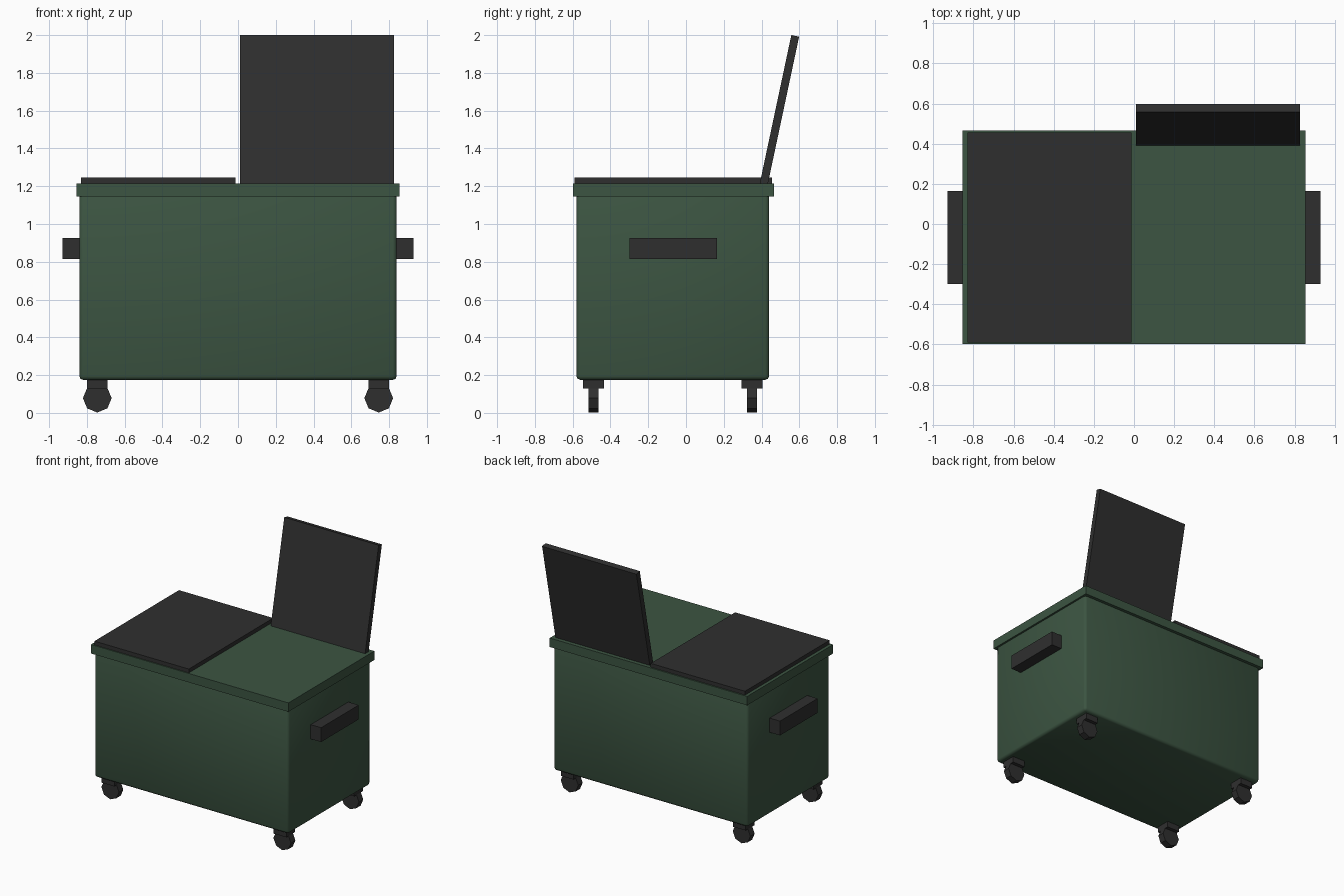
import bpy
import math

cube = bpy.data.objects.get("Cube")
if cube:
    bpy.data.objects.remove(cube, do_unlink=True)


def make_material(name, color):
    mat = bpy.data.materials.new(name)
    mat.use_nodes = True
    mat.diffuse_color = color
    mat.node_tree.nodes["Principled BSDF"].inputs["Base Color"].default_value = color
    return mat


green = make_material("dark green paint", (0.045, 0.09, 0.054, 1))
black = make_material("black plastic", (0.028, 0.028, 0.028, 1))


def box(name, mat, xs, ys, zs, tilt=0):
    """Box between the given limits, tilted about x through its centre."""
    spans = (xs, ys, zs)
    bpy.ops.mesh.primitive_cube_add(size=1, location=[sum(s) / 2 for s in spans])
    obj = bpy.context.object
    obj.name = name
    obj.scale = [s[1] - s[0] for s in spans]
    bpy.ops.object.transform_apply(location=False, rotation=False, scale=True)
    obj.rotation_euler.x = tilt
    obj.data.materials.append(mat)
    return obj


# Container with softly rounded edges
body = box("body", green, (-0.84, 0.84), (-0.58, 0.44), (0.175, 1.18))
bevel = body.modifiers.new("rounded edges", "BEVEL")
bevel.width = 0.02
bevel.segments = 2
bpy.ops.object.shade_smooth()

# Rim and the two lids, one shut and one propped open
box("rim", green, (-0.855, 0.855), (-0.598, 0.465), (1.145, 1.215))
box("closed_lid", black, (-0.83, -0.013), (-0.59, 0.455), (1.205, 1.245))
box("open_lid", black, (0.01, 0.827), (0.472, 0.514), (1.185, 2.005),
    tilt=math.radians(-12))

for side, sx in (("left", 1), ("right", -1)):
    # Lifting handle
    box(side + "_handle", black, sorted((sx * 0.83, sx * 0.93)),
        (-0.30, 0.165), (0.815, 0.927))
    # Casters: square mount above an eight-sided wheel
    for end, y in (("front", -0.49), ("back", 0.35)):
        x = sx * 0.745
        box(f"{end}_{side}_mount", black, (x - 0.055, x + 0.055),
            (y - 0.055, y + 0.055), (0.128, 0.185))
        bpy.ops.mesh.primitive_cylinder_add(
            vertices=8, radius=0.076, depth=0.054,
            location=(x, y, 0.078), rotation=(math.pi / 2, 0, 0))
        wheel = bpy.context.object
        wheel.name = f"{end}_{side}_wheel"
        wheel.data.materials.append(black)
